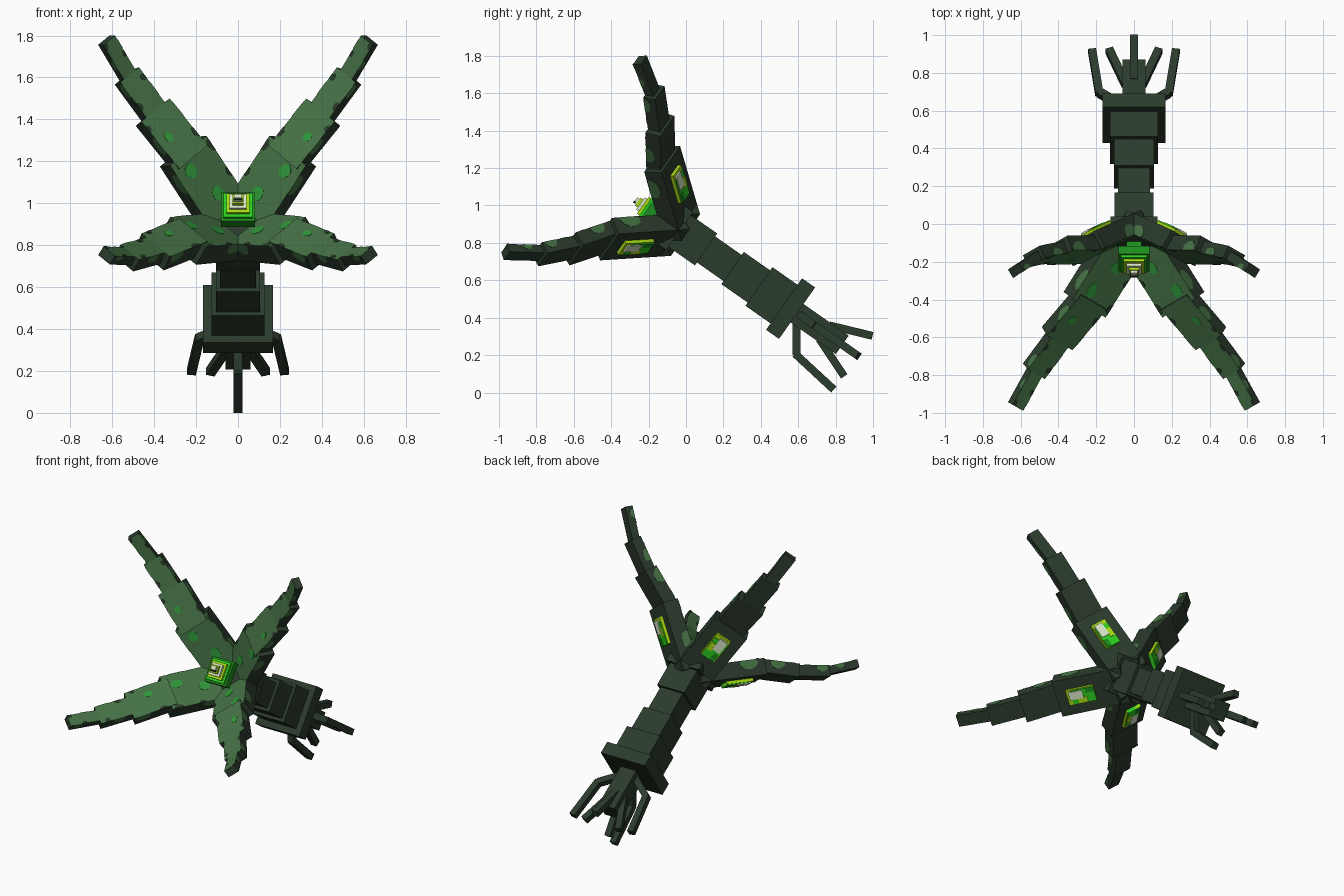
import bpy, bmesh, math, random
from math import pi, sin, cos, radians
from mathutils import Matrix, Vector

if "Cube" in bpy.data.objects:
    bpy.data.objects.remove(bpy.data.objects["Cube"], do_unlink=True)

random.seed(4)


def srgb(r, g, b):
    return tuple((c / 255) ** 2.2 for c in (r, g, b)) + (1.0,)


COLOURS = {
    "dark_bark": srgb(47, 61, 48),
    "leaf_green": srgb(71, 113, 71),
    "shadow_patch": srgb(43, 60, 44),
    "spot_green": srgb(50, 150, 60),
    "deep_glow": srgb(34, 140, 34),
    "bright_glow": srgb(45, 205, 35),
    "lime_glow": srgb(165, 218, 25),
    "pale_glow": srgb(216, 230, 198),
}
NAMES = list(COLOURS)
MATS = []
for name, colour in COLOURS.items():
    m = bpy.data.materials.new(name)
    m.use_nodes = True
    m.diffuse_color = colour
    m.node_tree.nodes["Principled BSDF"].inputs["Base Color"].default_value = colour
    MATS.append(m)

# Frame of the whole plant: local z runs along the stem towards the flower
TILT = radians(35)
FRAME = Matrix.Translation((0, 0, 0.84)) @ Matrix.Rotation(radians(90) - TILT, 4, "X")


def finish(name, bm):
    bmesh.ops.recalc_face_normals(bm, faces=bm.faces)
    mesh = bpy.data.meshes.new(name)
    bm.to_mesh(mesh)
    bm.free()
    for m in MATS:
        mesh.materials.append(m)
    ob = bpy.data.objects.new(name, mesh)
    bpy.context.collection.objects.link(ob)


def box(bm, mat, lo, hi, colour, front=None):
    """Box between two corners; its +z face may take a second colour."""
    lo, hi = Vector(lo), Vector(hi)
    place = Matrix.Translation((lo + hi) / 2) @ Matrix.Diagonal((*(hi - lo), 1))
    verts = bmesh.ops.create_cube(bm, size=1, matrix=mat @ place)["verts"]
    inverse = mat.inverted()
    for f in {f for v in verts for f in v.link_faces}:
        facing = (inverse @ f.calc_center_median()).z > hi.z - 0.001
        f.material_index = NAMES.index(front if front and facing else colour)


def block(name, half, z0, z1, colour="dark_bark"):
    bm = bmesh.new()
    box(bm, FRAME, (-half, -half, z0), (half, half, z1), colour)
    finish(name, bm)


def blob(bm, mat, centre, radius, limit, colour, stretch=1.3):
    """Thin irregular patch, clipped to the rectangle of its face."""
    ring = []
    for i in range(10):
        a, r = 2 * pi * i / 10, radius * random.uniform(0.9, 1.1)
        x = min(max(centre[0] + stretch * r * cos(a), limit[0]), limit[1])
        y = min(max(centre[1] + r * sin(a), limit[2]), limit[3])
        ring.append((x, y))
    low = [bm.verts.new(mat @ Vector((x, y, -0.002))) for x, y in ring]
    top = [bm.verts.new(mat @ Vector((x, y, 0.002))) for x, y in ring]
    faces = [bm.faces.new(top)]
    for i in range(10):
        j = (i + 1) % 10
        faces.append(bm.faces.new((low[i], low[j], top[j], top[i])))
    for f in faces:
        f.material_index = NAMES.index(colour)


# Stem, growing thicker towards the collar
block("flower_base", 0.125, 0.04, 0.14)
block("stem_upper", 0.104, -0.131, 0.06)
block("stem_middle", 0.085, -0.304, -0.12)
block("stem_lower", 0.105, -0.476, -0.304)
block("stem_end", 0.126, -0.645, -0.476)
block("collar", 0.168, -0.725, -0.64)
block("root_core", 0.06, -1.02, -0.72)


# Root fingers around the core
def finger(name, angle, path, thick):
    turn = FRAME @ Matrix.Rotation(angle, 4, "Z")
    bm = bmesh.new()
    for (x0, z0), (x1, z1) in zip(path, path[1:]):
        d = Vector((x1 - x0, 0, z1 - z0))
        rot = Matrix.Rotation(math.atan2(d.x, d.z), 4, "Y")
        h = thick / 2
        box(bm, turn @ Matrix.Translation((x0, 0, z0)) @ rot,
            (-h, -h, -h * 0.4), (h, h, d.length), "dark_bark")
    finish(name, bm)


for i, side in enumerate(("left", "top", "right", "bottom")):
    finger("inner_root_" + side, i * pi / 2, [(0.048, -0.91), (0.132, -1.125)], 0.042)
    if side != "top":
        finger("outer_root_" + side, i * pi / 2,
               [(0.05, -0.755), (0.185, -0.85), (0.222, -1.12)], 0.042)

# Petals: centre line of the front face as (distance from axis, height)
PATH = [(0, 0.082), (0.335, 0.378), (0.556, 0.493), (0.73, 0.61), (0.868, 0.757)]
WIDTHS = (0.245, 0.19, 0.125, 0.078)
DEPTHS = (0.105, 0.085, 0.07, 0.05)
# Marks: segment, position along it, sideways, radius
SPOTS = [(0, 0.19, 0.01, 0.03), (0, 0.36, -0.047, 0.03), (1, 0.11, -0.035, 0.02)]
SHADOWS = [(0, 0.4, 0.125, 0.026), (0, 0.24, 0.125, 0.02), (1, 0.05, 0.098, 0.022),
           (1, 0.2, -0.09, 0.014), (2, 0.06, -0.06, 0.018), (2, 0.16, 0.05, 0.014),
           (3, 0.1, 0.035, 0.013), (3, 0.19, -0.035, 0.016)]


def petal(name, sx, sy):
    # Mirroring keeps the spots symmetric between left and right, top and bottom
    turn = FRAME @ Matrix.Diagonal((sx, sy, 1, 1)) @ Matrix.Rotation(pi / 4, 4, "Z")
    bm = bmesh.new()
    frames = []
    for i, (w, t) in enumerate(zip(WIDTHS, DEPTHS)):
        (s0, f0), (s1, f1) = PATH[i], PATH[i + 1]
        length = math.hypot(s1 - s0, f1 - f0)
        pitch = math.atan2(f1 - f0, s1 - s0)
        m = turn @ Matrix.Translation((s0, 0, f0)) @ Matrix.Rotation(-pitch, 4, "Y")
        frames.append((m, length, w / 2))
        start = -0.04 if i else 0
        box(bm, m, (start, -w / 2, -t), (length, w / 2, 0), "dark_bark", "leaf_green")
        # Leaf colour spilling over the edge onto both sides
        for side in (-1, 1):
            flank = m @ Matrix.Translation((0, side * w / 2, 0)) @ Matrix.Rotation(-side * pi / 2, 4, "X")
            edge = (0, length, 0, t) if side > 0 else (0, length, -t, 0)
            along = (0.75 if (i % 2) == (side > 0) else 0.4) * length
            blob(bm, flank, (along, side * t * 0.15), t * 0.45, edge, "leaf_green")
    for marks, colour in ((SPOTS, "spot_green"), (SHADOWS, "shadow_patch")):
        for seg, x, y, r in marks:
            m, length, h = frames[seg]
            blob(bm, m, (x, y), r, (0, length, -h, h), colour)
    finish(name, bm)

    # Glowing panel on the back of the first segment
    bm = bmesh.new()
    m, back = frames[0][0], -DEPTHS[0]
    box(bm, m, (0.195, -0.052, back - 0.02), (0.375, 0.052, back + 0.01), "lime_glow")
    box(bm, m, (0.195, -0.047, back - 0.025), (0.345, 0.047, back), "bright_glow")
    box(bm, m, (0.2, -0.045, back - 0.028), (0.25, -0.015, back), "deep_glow")
    box(bm, m, (0.25, 0.01, back - 0.028), (0.31, 0.045, back), "lime_glow")
    box(bm, m, (0.27, -0.04, back - 0.03), (0.36, 0.015, back), "pale_glow")
    finish(name + "_glow_panel", bm)


for sx, across in ((1, "left"), (-1, "right")):
    for sy, height in ((1, "upper"), (-1, "lower")):
        petal(f"{height}_{across}_petal", sx, sy)

# Stepped glowing heart in the middle of the flower
STEPS = [(0.082, "deep_glow"), (0.07, "bright_glow"), (0.055, "lime_glow"),
         (0.04, "pale_glow"), (0.026, "lime_glow"), (0.018, "pale_glow")]
for i, (half, colour) in enumerate(STEPS):
    top = 0.25 + i * 0.016
    block(f"heart_step_{i + 1}", half, 0.2 if i == 0 else top - 0.017, top, colour)
block("heart_stalk", 0.04, 0.12, 0.21, "deep_glow")
bm = bmesh.new()
box(bm, FRAME, (-0.022, -0.018, 0.32), (0.022, -0.006, 0.334), "shadow_patch")
finish("heart_slit", bm)
